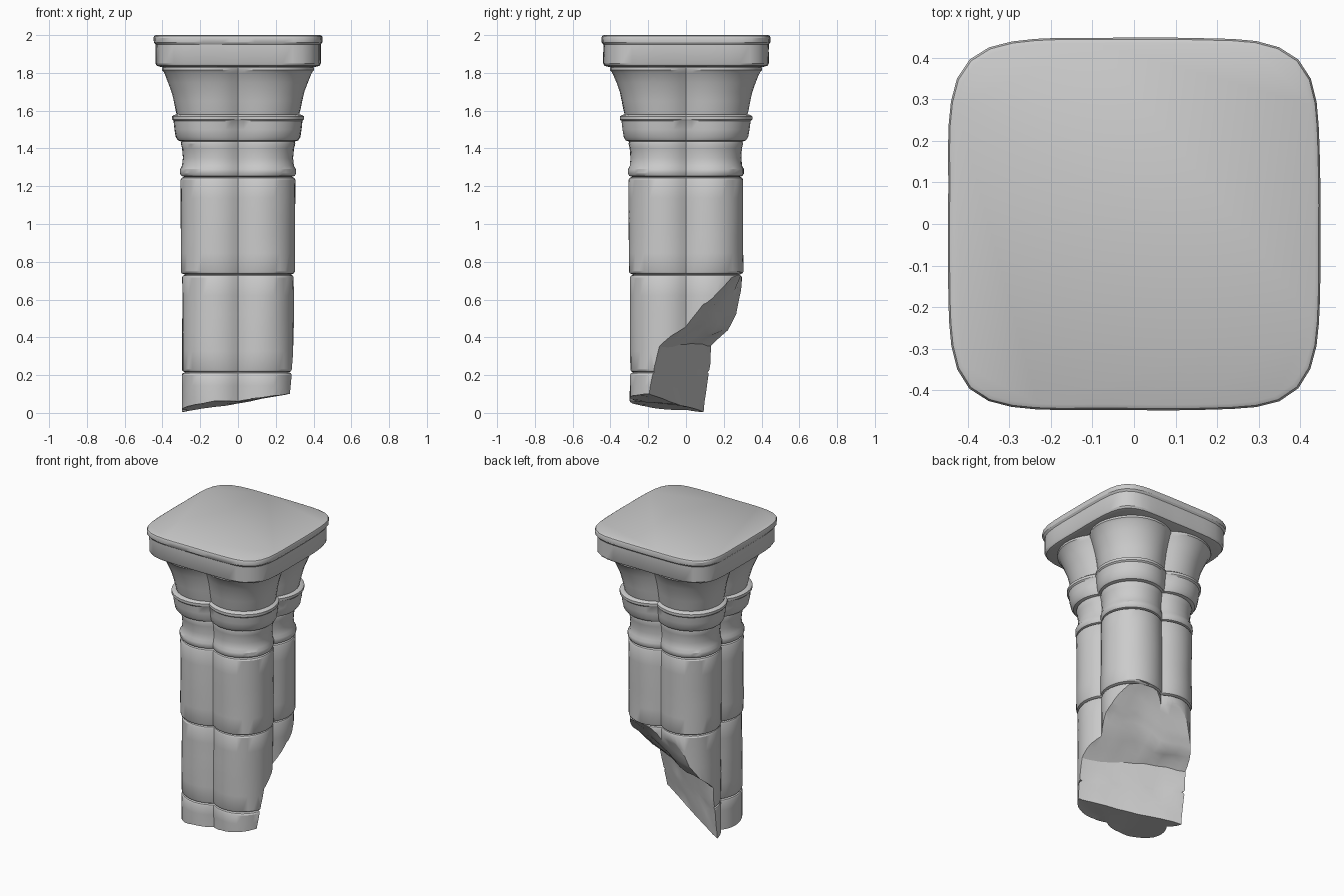
import bpy, bmesh, math
from mathutils import Vector, noise

cube = bpy.data.objects.get("Cube")
if cube:
    bpy.data.objects.remove(cube, do_unlink=True)

# Single weathered stone colour
stone = bpy.data.materials.new("grey stone")
stone.use_nodes = True
stone.diffuse_color = (0.6, 0.6, 0.6, 1)
stone.node_tree.nodes["Principled BSDF"].inputs["Base Color"].default_value = (0.6, 0.6, 0.6, 1)

SIDES = 64


def four_lobes(angle):
    """Radius of a four-lobed outline whose lobes point to the corners; half width 1."""
    offset, lobe = 0.54, 0.617
    off = (angle % (math.pi / 2)) - math.pi / 4
    return offset * math.cos(off) + math.sqrt(lobe ** 2 - (offset * math.sin(off)) ** 2)


def rounded_square(angle):
    """Radius of a soft-cornered square; half width 1."""
    c, s = abs(math.cos(angle)), abs(math.sin(angle))
    return (c ** 5.5 + s ** 5.5) ** (-1 / 5.5)


def make_object(name, bm):
    bmesh.ops.recalc_face_normals(bm, faces=bm.faces)
    mesh = bpy.data.meshes.new(name)
    bm.to_mesh(mesh)
    bm.free()
    mesh.materials.append(stone)
    obj = bpy.data.objects.new(name, mesh)
    bpy.context.collection.objects.link(obj)
    return obj


def loft(name, outline, profile, wear=0.004):
    """Sweep an outline through (half width, height) pairs and cap both ends."""
    bm = bmesh.new()
    rings = []
    for width, z in profile:
        ring = []
        for i in range(SIDES):
            a = math.tau * i / SIDES
            r = width * outline(a)
            p = Vector((r * math.cos(a), r * math.sin(a), z))
            r += wear * noise.noise(p * 6)
            ring.append(bm.verts.new((r * math.cos(a), r * math.sin(a), z)))
        rings.append(ring)
    for low, high in zip(rings, rings[1:]):
        for i in range(SIDES):
            j = (i + 1) % SIDES
            bm.faces.new((low[i], low[j], high[j], high[i]))
    bm.faces.new(rings[0][::-1])
    bm.faces.new(rings[-1])
    return make_object(name, bm)


def block(name, width, bottom, top):
    """Shaft drum with softened joints at both ends."""
    step = (top - bottom - 0.03) / 5
    body = [(width, bottom + 0.015 + step * i) for i in range(6)]
    ends = width - 0.018
    return loft(name, four_lobes, [(ends, bottom), (width - 0.005, bottom + 0.006)] + body
                + [(width - 0.005, top - 0.006), (ends, top)])


# Top slab
slab = loft("top_slab", rounded_square, [
    (0.41, 1.832), (0.43, 1.838), (0.437, 1.85), (0.437, 1.95), (0.446, 1.962),
    (0.448, 1.985), (0.444, 1.995), (0.435, 2.0)], 0.003)

# Flared capital, collar and neck
capital = loft("capital_flare", four_lobes, [
    (0.32, 1.56), (0.33, 1.6), (0.34, 1.65), (0.352, 1.7), (0.37, 1.75),
    (0.39, 1.8), (0.402, 1.815), (0.402, 1.828), (0.39, 1.836)])
collar = loft("capital_collar", four_lobes, [
    (0.295, 1.435), (0.318, 1.442), (0.33, 1.46), (0.337, 1.5), (0.342, 1.545),
    (0.35, 1.553), (0.35, 1.57), (0.338, 1.578), (0.32, 1.58)])
neck = loft("neck_ring", four_lobes, [
    (0.285, 1.25), (0.3, 1.255), (0.307, 1.268), (0.307, 1.29), (0.297, 1.308),
    (0.293, 1.35), (0.297, 1.4), (0.303, 1.425), (0.3, 1.437)])

# Shaft drums
upper = block("upper_drum", 0.303, 0.733, 1.25)
middle = block("middle_drum", 0.296, 0.214, 0.733)
lower = block("lower_drum", 0.297, -0.1, 0.216)

# Ragged break: blend two (y, z) fracture lines across the column
left_line = [(-0.6, 0.05), (-0.3, 0.04), (0.1, 0.0), (0.12, 0.18), (0.14, 0.36),
             (0.23, 0.42), (0.285, 0.5), (0.31, 0.66), (0.6, 0.74)]
right_line = [(-0.6, 0.12), (-0.3, 0.1), (-0.21, 0.11), (-0.19, 0.2), (-0.15, 0.35),
              (0.05, 0.53), (0.15, 0.64), (0.28, 0.77), (0.6, 0.8)]
SPLIT, COLUMNS = 3, 17


def fracture_point(x, t):
    i = min(int(t), len(left_line) - 2)
    side = min(max((x + 0.3) / 0.6, 0), 1)
    a, b = (Vector(line[i]).lerp(Vector(line[i + 1]), t - i) for line in (left_line, right_line))
    y, z = a.lerp(b, side)
    chip = noise.noise(Vector((x * 7, y * 7, z * 7)))
    chip += 0.6 * noise.noise(Vector((x * 15, y * 15, z * 15 + 4)))
    rough = 0.035 if 2 < t < 7 else 0.01
    return Vector((x, y + rough * 0.4 * chip, max(z + rough * chip, 0.0)))


bm = bmesh.new()
count = (len(left_line) - 1) * SPLIT + 1
top, base = [], []
for c in range(COLUMNS):
    x = -0.5 + c / (COLUMNS - 1)
    points = [fracture_point(x, k / SPLIT) for k in range(count)]
    top.append([bm.verts.new(p) for p in points])
    base.append([bm.verts.new((p.x, p.y, -0.3)) for p in points])
for c in range(COLUMNS - 1):
    for k in range(count - 1):
        a, b, d, e = top[c][k], top[c + 1][k], top[c + 1][k + 1], top[c][k + 1]
        bm.faces.new((a, b, d))
        bm.faces.new((a, d, e))
        bm.faces.new((base[c][k], base[c][k + 1], base[c + 1][k + 1], base[c + 1][k]))
    for k in (0, -1):
        bm.faces.new((top[c][k], top[c + 1][k], base[c + 1][k], base[c][k]))
for c in (0, -1):
    for k in range(count - 1):
        bm.faces.new((top[c][k], top[c][k + 1], base[c][k + 1], base[c][k]))
cutter = make_object("break_cutter", bm)
cutter.hide_render = True

# Cut the broken drums and finish shading
for obj in (slab, capital, collar, neck, upper, middle, lower):
    bpy.ops.object.select_all(action='DESELECT')
    obj.select_set(True)
    bpy.context.view_layer.objects.active = obj
    if obj in (upper, middle, lower):
        mod = obj.modifiers.new("break", 'BOOLEAN')
        mod.operation = 'DIFFERENCE'
        mod.solver = 'EXACT'
        mod.object = cutter
        bpy.ops.object.modifier_apply(modifier=mod.name)
    bpy.ops.object.shade_smooth_by_angle(angle=math.radians(32))
bpy.data.objects.remove(cutter, do_unlink=True)
